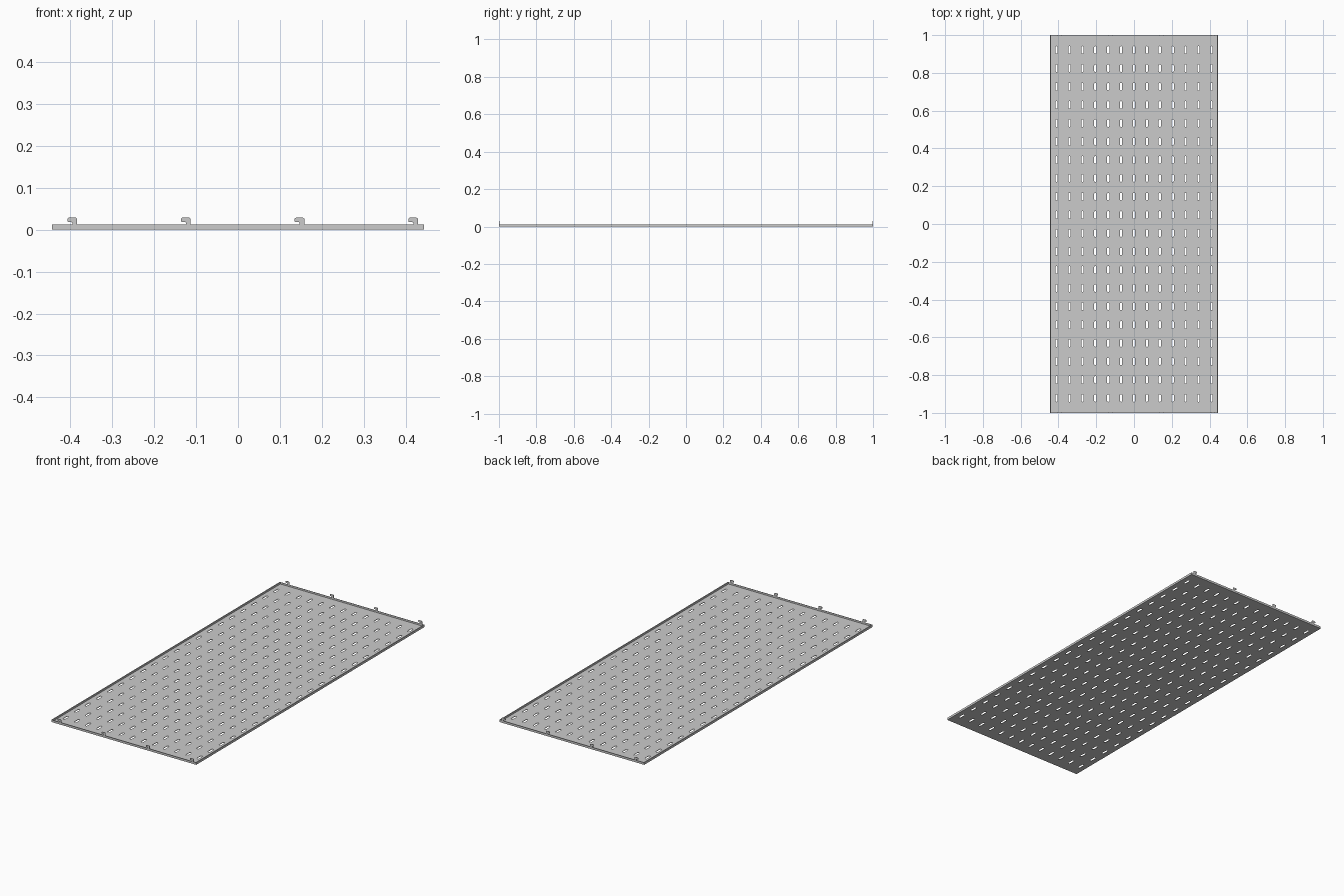
import bpy, bmesh
from math import cos, sin, pi

if "Cube" in bpy.data.objects:
    bpy.data.objects.remove(bpy.data.objects["Cube"])

W, L, H = 0.444, 1.0, 0.012      # half width, half length, rim height
T = 0.0025                       # sheet thickness
COLS, ROWS = 13, 20
PX, PY = 2 * W / COLS, 0.097     # slot pitch
SR, SL = 0.006, 0.014            # slot end radius, half straight length


def finish(bm, name):
    bmesh.ops.recalc_face_normals(bm, faces=bm.faces)
    me = bpy.data.meshes.new(name)
    bm.to_mesh(me)
    bm.free()
    ob = bpy.data.objects.new(name, me)
    bpy.context.collection.objects.link(ob)
    return ob


def prism(name, pts, y0, y1):
    """Extrude an x-z outline along y."""
    bm = bmesh.new()
    face = bm.faces.new([bm.verts.new((x, y0, z)) for x, z in pts])
    new = bmesh.ops.extrude_face_region(bm, geom=[face])["geom"]
    verts = [g for g in new if isinstance(g, bmesh.types.BMVert)]
    bmesh.ops.translate(bm, verts=verts, vec=(0, y1 - y0, 0))
    return finish(bm, name)


def rect(x0, x1, z0, z1):
    return [(x0, z0), (x1, z0), (x1, z1), (x0, z1)]


# perforated sheet: one cell per slot, plus plain strips at both ends
slot = []
for end in (1, -1):
    for k in range(7):
        a = k * pi / 6 + (0 if end == 1 else pi)
        slot.append((SR * cos(a), end * SL + SR * sin(a)))
cell = [(-PX / 2, -PY / 2), (PX / 2, -PY / 2), (PX / 2, PY / 2), (-PX / 2, PY / 2)]

bm = bmesh.new()
for i in range(COLS):
    cx = (i - (COLS - 1) / 2) * PX
    for j in range(ROWS):
        cy = (j - (ROWS - 1) / 2) * PY
        edges = []
        for loop in (cell, slot):
            vs = [bm.verts.new((cx + x, cy + y, 0)) for x, y in loop]
            edges += [bm.edges.new((vs[k - 1], vs[k])) for k in range(len(vs))]
        bmesh.ops.triangle_fill(bm, edges=edges, use_beauty=True, normal=(0, 0, 1))
    for s in (1, -1):
        ya, yb = s * ROWS * PY / 2, s * L
        bm.faces.new([bm.verts.new((cx + x, y, 0)) for x, y in
                      ((-PX / 2, ya), (PX / 2, ya), (PX / 2, yb), (-PX / 2, yb))])
bmesh.ops.remove_doubles(bm, verts=bm.verts, dist=1e-5)
bmesh.ops.recalc_face_normals(bm, faces=bm.faces)
for f in bm.faces:
    if f.normal.z < 0:
        f.normal_flip()
me = bpy.data.meshes.new("perforated_sheet")
bm.to_mesh(me)
bm.free()
sheet = bpy.data.objects.new("perforated_sheet", me)
bpy.context.collection.objects.link(sheet)
sol = sheet.modifiers.new("thickness", 'SOLIDIFY')
sol.thickness = T
sol.offset = 1

# folded side rims
for s, side in ((-1, "left"), (1, "right")):
    x0, x1 = sorted((s * W, s * (W - 0.005)))
    prism(side + "_rim", rect(x0, x1, 0, H), -L, L)

# end rims and their hooked tabs
hook = [(-0.011, H - 0.002), (0, H - 0.002), (0, 0.026), (-0.003, 0.0285),
        (-0.020, 0.0285), (-0.023, 0.026), (-0.023, 0.020), (-0.021, 0.018),
        (-0.013, 0.018), (-0.011, 0.0165)]
for s, end in ((-1, "front"), (1, "back")):
    y0, y1 = sorted((s * L, s * (L - T)))
    prism(end + "_rim", rect(-W, W, 0, H), y0, y1)
    for n in range(4):
        xr = -0.384 + n * 0.271
        prism(f"{end}_hook_{n + 1}", [(xr + x, z) for x, z in hook], y0, y1)
